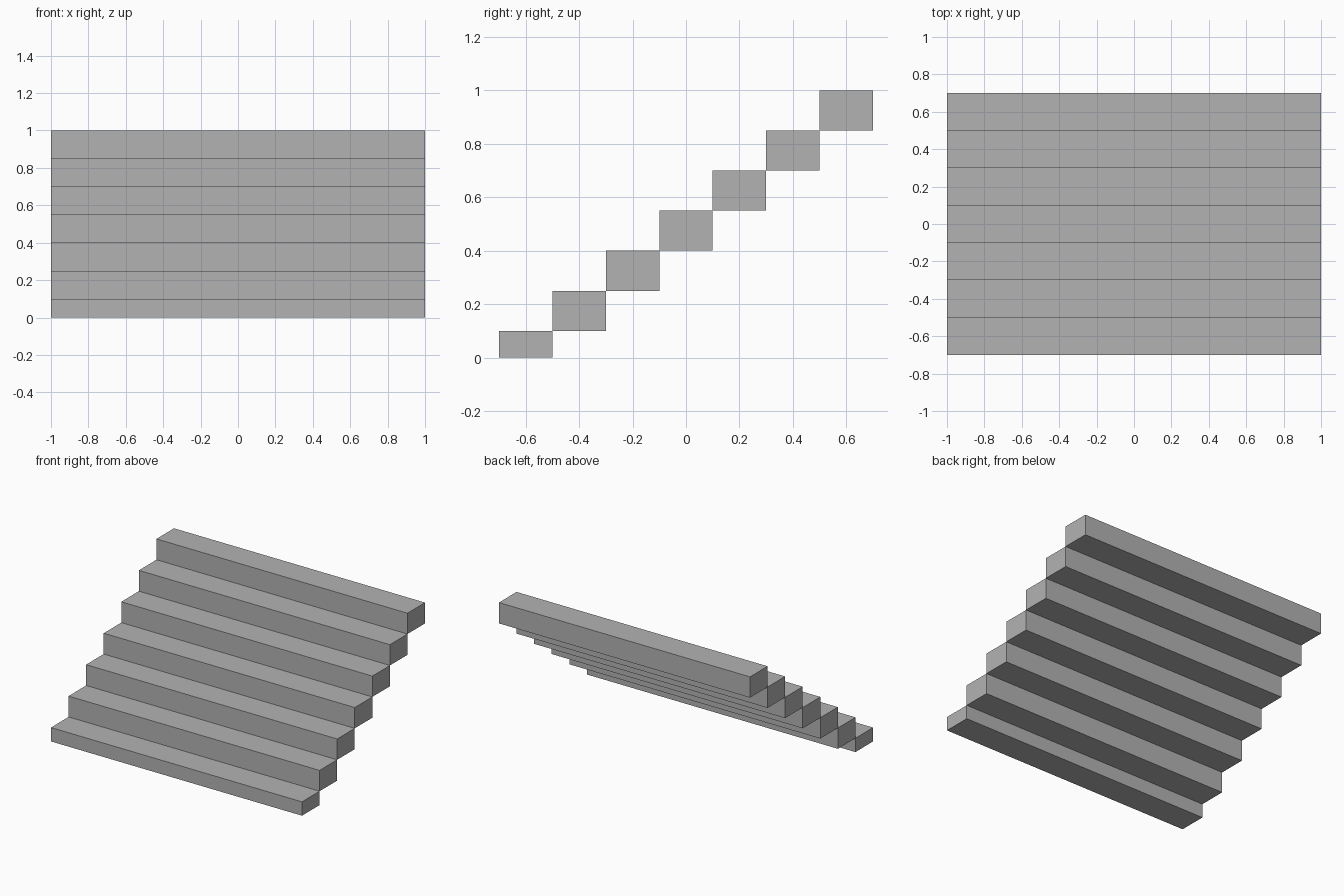
import bpy

cube = bpy.data.objects.get("Cube")
if cube:
    bpy.data.objects.remove(cube, do_unlink=True)

# Plain grey for the whole staircase
grey = bpy.data.materials.new("stone grey")
grey.use_nodes = True
colour = (0.45, 0.45, 0.45, 1)
grey.diffuse_color = colour
grey.node_tree.nodes["Principled BSDF"].inputs["Base Color"].default_value = colour

STEPS, WIDTH, DEPTH, RISE, FIRST_RISE = 7, 2.0, 0.2, 0.15, 0.1


def add_step(index):
    """One solid block; the lowest step is thinner than the rest."""
    top = FIRST_RISE + index * RISE
    height = RISE if index else FIRST_RISE
    y = (index - (STEPS - 1) / 2) * DEPTH
    bpy.ops.mesh.primitive_cube_add(size=1, location=(0, y, top - height / 2))
    step = bpy.context.object
    step.name = f"step_{index + 1}"
    step.scale = (WIDTH, DEPTH, height)
    bpy.ops.object.transform_apply(location=False, rotation=False, scale=True)
    step.data.materials.append(grey)


# Flight of steps climbing towards the back
for i in range(STEPS):
    add_step(i)
